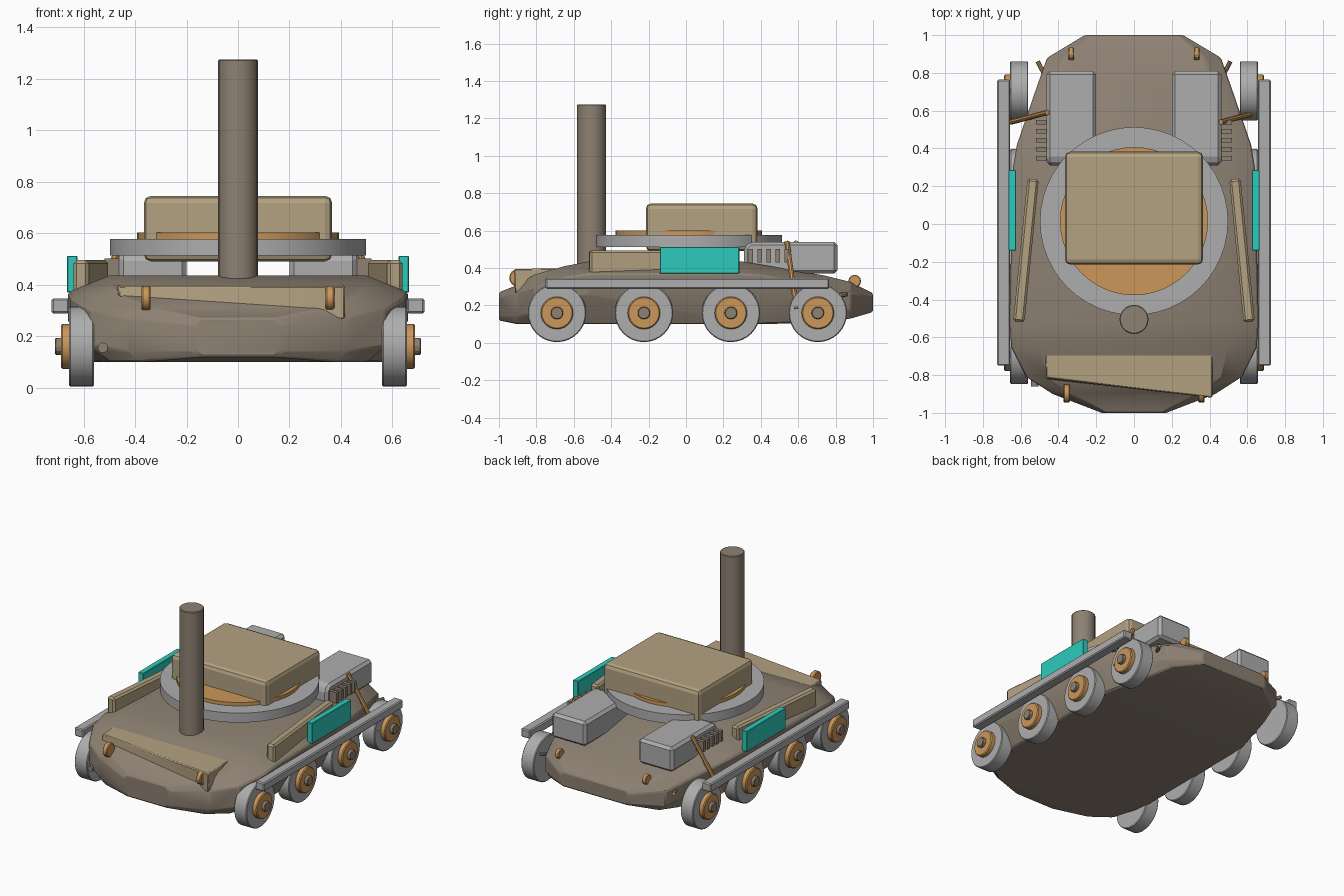
import bpy, bmesh, math
from mathutils import Vector

if "Cube" in bpy.data.objects:
    bpy.data.objects.remove(bpy.data.objects["Cube"])


def mat(name, rgb):
    m = bpy.data.materials.new(name)
    m.diffuse_color = (*rgb, 1)
    m.use_nodes = True
    m.node_tree.nodes["Principled BSDF"].inputs["Base Color"].default_value = m.diffuse_color
    return m


BROWN = mat("hull brown", (0.27, 0.22, 0.17))
TAN = mat("sand tan", (0.45, 0.36, 0.22))
GREY = mat("light grey", (0.42, 0.42, 0.42))
ORANGE = mat("copper orange", (0.60, 0.31, 0.10))
CYAN = mat("bright teal", (0.026, 0.60, 0.51))


def finish(bm, name, material, bevel=0.0, segs=1, smooth=True):
    bmesh.ops.recalc_face_normals(bm, faces=bm.faces[:])
    me = bpy.data.meshes.new(name)
    bm.to_mesh(me)
    bm.free()
    ob = bpy.data.objects.new(name, me)
    bpy.context.collection.objects.link(ob)
    me.materials.append(material)
    if bevel:
        b = ob.modifiers.new("Bevel", "BEVEL")
        b.width, b.segments, b.limit_method = bevel, segs, "ANGLE"
    if smooth:
        bpy.ops.object.select_all(action="DESELECT")
        ob.select_set(True)
        bpy.context.view_layer.objects.active = ob
        bpy.ops.object.shade_smooth_by_angle(angle=math.radians(25))
    return ob


def box(name, lo, hi, material, bevel=0.0, turn=0.0, segs=1):
    lo, hi = Vector(lo), Vector(hi)
    bm = bmesh.new()
    bmesh.ops.create_cube(bm, size=1)
    bmesh.ops.scale(bm, vec=hi - lo, verts=bm.verts)
    ob = finish(bm, name, material, bevel, segs, smooth=False)
    ob.location = (lo + hi) / 2
    ob.rotation_euler.z = turn
    return ob


def rod(name, a, b, r, material, sides=24, bevel=0.0):
    a, b = Vector(a), Vector(b)
    bm = bmesh.new()
    bmesh.ops.create_cone(bm, cap_ends=True, segments=sides, radius1=r, radius2=r,
                          depth=(b - a).length)
    ob = finish(bm, name, material, bevel)
    ob.rotation_mode = "QUATERNION"
    ob.rotation_quaternion = (b - a).to_track_quat("Z", "Y")
    ob.location = (a + b) / 2
    return ob


def extrude_x(name, profile, x0, x1, material, bevel):
    # side profile of (y, z) points stretched between two x values
    bm = bmesh.new()
    rings = [[bm.verts.new((x, y, z)) for y, z in profile] for x in (x0, x1)]
    n = len(profile)
    for i in range(n):
        j = (i + 1) % n
        bm.faces.new((rings[0][i], rings[0][j], rings[1][j], rings[1][i]))
    bm.faces.new(rings[0])
    bm.faces.new(rings[1])
    return finish(bm, name, material, bevel, smooth=False)


# hull lofted along y: y, half widths (bottom, middle, deck), heights (bottom, low, high, deck)
stations = [
    (-1.00, .14, .17, .15, .12, .14, .24, .27),
    (-0.90, .38, .43, .34, .10, .14, .27, .31),
    (-0.81, .50, .57, .46, .10, .16, .30, .365),
    (-0.65, .55, .65, .50, .10, .24, .35, .41),
    (-0.52, .57, .66, .50, .10, .26, .37, .435),
    (0.30, .57, .64, .50, .10, .26, .37, .435),
    (0.42, .56, .62, .48, .10, .25, .36, .415),
    (0.74, .47, .51, .42, .11, .20, .30, .36),
    (0.88, .42, .46, .37, .13, .17, .27, .325),
    (1.00, .24, .26, .24, .165, .18, .24, .265),
]
bm = bmesh.new()
rings = []
for y, wb, wm, wt, zb, z1, z2, zt in stations:
    half = [(wb, zb), (wm, z1), (wm, z2), (wt, zt)]
    loop = half + [(-x, z) for x, z in reversed(half)]
    rings.append([bm.verts.new((x, y, z)) for x, z in loop])
for a, b in zip(rings, rings[1:]):
    for i in range(8):
        j = (i + 1) % 8
        bm.faces.new((a[i], a[j], b[j], b[i]))
bm.faces.new(rings[0])
bm.faces.new(rings[-1])
finish(bm, "hull", BROWN, 0.008)

# mast
rod("mast", (0, -.505, .40), (0, -.505, 1.275), .077, BROWN, 20, .004)

# turret ring, disc and housing
rod("turret_ring", (0, .015, .513), (0, .015, .578), .498, GREY, 48)
rod("turret_disc", (0, .015, .53), (0, .015, .602), .392, ORANGE, 48)
box("turret_housing", (-.366, -.215, .49), (.366, .383, .745), TAN, .028, segs=2)

# front wedge plate, deeper on its right side
bm = bmesh.new()
deck = [(-.47, -.69, .398), (.415, -.69, .398), (.415, -.92, .395), (-.465, -.815, .395)]
base = [(-.47, -.69, .35), (.415, -.69, .30), (.415, -.915, .268), (.28, -.90, .29),
        (-.465, -.82, .355)]
bmesh.ops.convex_hull(bm, input=[bm.verts.new(v) for v in deck + base])
bmesh.ops.dissolve_limit(bm, angle_limit=.02, verts=bm.verts[:], edges=bm.edges[:])
finish(bm, "front_wedge", TAN, .006)

for s, side in ((-1, "left"), (1, "right")):
    # wheels with hubs and caps
    for i in range(4):
        y, z = -.69 + .465 * i, .16
        tag = f"{side}_{i + 1}"
        rod("wheel_" + tag, (s * .56, y, z), (s * .656, y, z), .156, GREY, 32, .005)
        rod("hub_" + tag, (s * .60, y, z), (s * .688, y, z), .087, ORANGE, 24, .006)
        rod("cap_" + tag, (s * .65, y, z), (s * .71, y, z), .034, BROWN, 12, .004)
    # side rail
    x0, x1 = sorted((s * .656, s * .724))
    box("rail_" + side, (x0, -.75, .288), (x1, .765, .347), GREY, .007)
    # slanted side bin
    x0, x1 = sorted((s * .542, s * .602))
    box("side_bin_" + side, (x0, -.52, .355), (x1, .24, .495), TAN, .012, turn=s * .1)
    # teal side panel
    x0, x1 = sorted((s * .624, s * .664))
    box("side_panel_" + side, (x0, -.14, .37), (x1, .285, .512), CYAN, .003)
    # rear engine box
    extrude_x("engine_box_" + side,
              [(.31, .41), (.56, .37), (.81, .37), (.81, .54), (.34, .54), (.31, .51)],
              s * .20, s * .462, GREY, .018)
    # vent slats
    for i in range(5):
        y = .347 + .048 * i
        x0, x1 = sorted((s * .45, s * .518))
        box(f"vent_slat_{side}_{i + 1}", (x0, y - .012, .43), (x1, y + .012, .502), BROWN)
    # lamps
    rod("front_lamp_" + side, (s * .34, -.898, .348), (s * .374, -.898, .348), .047,
        ORANGE, 16, .005)
    rod("rear_lamp_" + side, (s * .318, .902, .33), (s * .346, .902, .33), .034,
        ORANGE, 12, .004)
    # bracing strut and rear peg
    dy = .025 * s
    rod("strut_" + side, (s * .46, .565 - dy, .54), (s * .65, .565 + dy, .18), .014,
        ORANGE, 8)
    rod("rear_peg_" + side, (s * .47, .785, .25), (s * .51, .86, .26), .012,
        ORANGE if s < 0 else BROWN, 8)

# small bolt on the front corner
rod("corner_bolt", (-.525, -.78, .155), (-.525, -.86, .155), .02, BROWN, 12)
